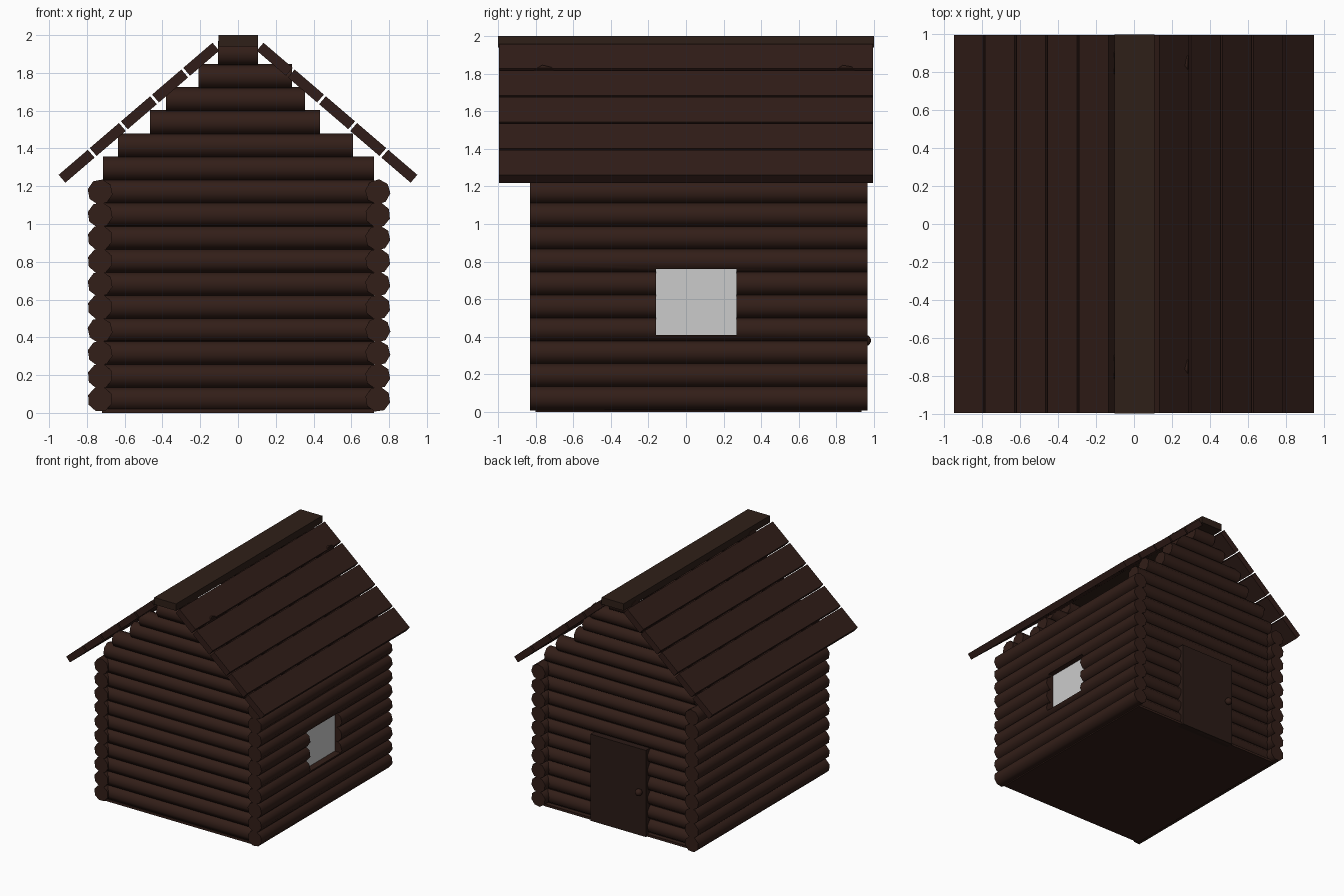
import bpy, bmesh, math, random
from mathutils import Matrix, Vector

if "Cube" in bpy.data.objects:
    bpy.data.objects.remove(bpy.data.objects["Cube"])

random.seed(4)
R, STEP, Z0 = 0.067, 0.122, 0.072      # log radius, spacing, first log height


def material(name, rgb):
    m = bpy.data.materials.new(name)
    m.diffuse_color = (*rgb, 1)
    m.use_nodes = True
    m.node_tree.nodes["Principled BSDF"].inputs["Base Color"].default_value = m.diffuse_color
    return m


LOG = material("log_wood", (0.032, 0.013, 0.009))
BOARD = material("board_wood", (0.030, 0.012, 0.009))
RIDGE = material("ridge_wood", (0.028, 0.014, 0.009))
DOOR = material("door_wood", (0.024, 0.011, 0.008))


def finish(name, bm, mat=None, smooth=None):
    me = bpy.data.meshes.new(name)
    bm.to_mesh(me)
    bm.free()
    ob = bpy.data.objects.new(name, me)
    bpy.context.collection.objects.link(ob)
    if mat:
        me.materials.append(mat)
    if smooth:
        bpy.ops.object.select_all(action='DESELECT')
        bpy.context.view_layer.objects.active = ob
        ob.select_set(True)
        bpy.ops.object.shade_smooth_by_angle(angle=math.radians(smooth))
    return ob


def logs(name, ends):
    """Eight-sided logs, one for each pair of end points."""
    bm = bmesh.new()
    for a, b in ends:
        a, b = Vector(a), Vector(b)
        d = b - a
        mat = (Matrix.Translation((a + b) / 2)
               @ d.to_track_quat('Z', 'Y').to_matrix().to_4x4()
               @ Matrix.Rotation(random.uniform(0.1, 0.35), 4, 'Z'))
        bmesh.ops.create_cone(bm, cap_ends=True, segments=8, radius1=R, radius2=R,
                              depth=d.length, matrix=mat)
    return finish(name, bm, LOG, 50)


def box(name, lo, hi, mat=None):
    lo, hi = Vector(lo), Vector(hi)
    bm = bmesh.new()
    bmesh.ops.create_cube(bm, size=1, matrix=Matrix.Translation((lo + hi) / 2)
                          @ Matrix.Diagonal((*(hi - lo), 1)))
    return finish(name, bm, mat)


def height(i):
    return Z0 + STEP * i


# front and back walls, with stepped gable logs
spans = [(-0.715, 0.72)] * 11 + [(-0.635, 0.61), (-0.465, 0.435), (-0.38, 0.355),
                                 (-0.21, 0.285), (-0.105, 0.105)]
for name, y in (("front_wall", -0.755), ("back_wall", 0.848)):
    logs(name, [((a, y, height(i)), (b, y, height(i))) for i, (a, b) in enumerate(spans)])


# side walls, with the window opening cut from the right one
def side(x, i):
    return (x, -0.83, height(i)), (x, 0.965, height(i))


logs("left_wall", [side(-0.73, i) for i in range(10)])
logs("right_wall", [side(0.74, i) for i in (0, 1, 2, 7, 8, 9)])
cutter = box("window_cutter", (0.5, -0.16, 0.41), (1.0, 0.27, 0.76))
cutter.hide_render = True
cutter.hide_set(True)
for i in range(3, 7):
    ob = logs("right_wall_window_log", [side(0.74, i)])
    mod = ob.modifiers.new("opening", 'BOOLEAN')
    mod.operation = 'DIFFERENCE'
    mod.solver = 'EXACT'
    mod.object = cutter

# window pane, floor, door and knob
box("window_pane", (0.72, -0.16, 0.41), (0.738, 0.27, 0.76))
box("floor", (-0.72, -0.80, 0.0), (0.72, 0.92, 0.02), LOG)
box("door", (-0.27, 0.87, 0.0), (0.26, 0.935, 0.75), DOOR)
bm = bmesh.new()
bmesh.ops.create_uvsphere(bm, u_segments=12, v_segments=8, radius=0.03,
                          matrix=Matrix.Translation((-0.215, 0.955, 0.38)))
finish("door_knob", bm, LOG, 60)

# roof boards on both slopes
low, high, n = Vector((0.937, 0, 1.235)), Vector((0.112, 0, 1.943)), 5
slope = math.atan2(high.z - low.z, low.x - high.x)
pitch = (high - low).length / n
for sign, label in ((-1, "left"), (1, "right")):
    for i in range(n):
        c = low.lerp(high, (i + 0.5) / n)
        bm = bmesh.new()
        bmesh.ops.create_cube(bm, size=1, matrix=Matrix.Translation((sign * c.x, 0, c.z))
                              @ Matrix.Rotation(sign * slope, 4, 'Y')
                              @ Matrix.Diagonal((pitch - 0.014, 1.99, 0.055, 1)))
        finish(label + "_roof_board", bm, BOARD)

# ridge beam
box("ridge_beam", (-0.103, -1.0, 1.94), (0.107, 1.0, 2.0), RIDGE)
